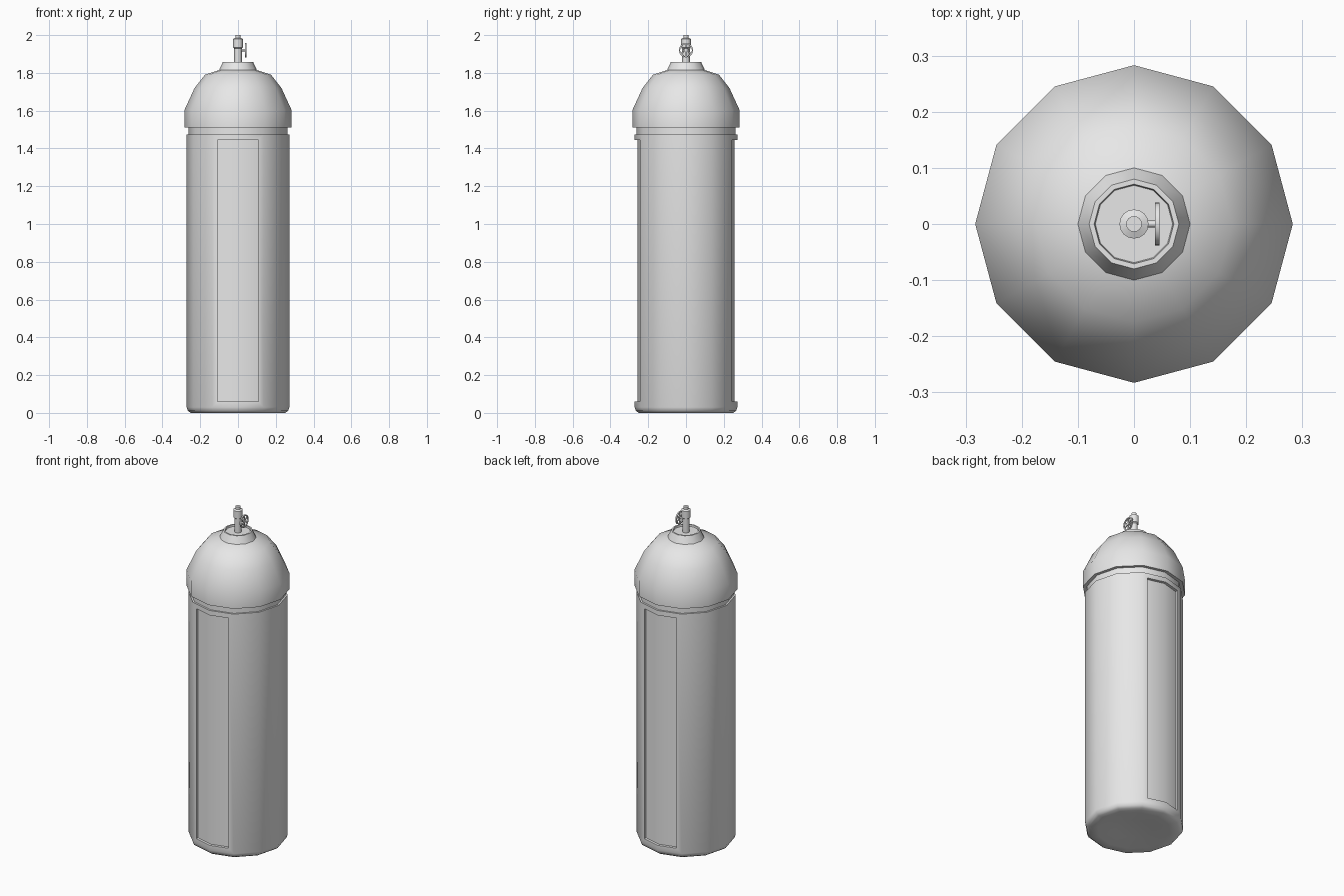
import bpy, bmesh
from math import sin, cos, pi, radians
from mathutils import Matrix, Vector

if "Cube" in bpy.data.objects:
    bpy.data.objects.remove(bpy.data.objects["Cube"])

GREY = (0.8, 0.8, 0.8, 1)
steel = bpy.data.materials.new("grey_steel")
steel.use_nodes = True
steel.diffuse_color = GREY
steel.node_tree.nodes["Principled BSDF"].inputs["Base Color"].default_value = GREY


def finish(name, bm, angle=42):
    bmesh.ops.recalc_face_normals(bm, faces=bm.faces)
    mesh = bpy.data.meshes.new(name)
    bm.to_mesh(mesh)
    bm.free()
    mesh.materials.append(steel)
    mesh.shade_smooth()
    mesh.set_sharp_from_angle(angle=radians(angle))
    obj = bpy.data.objects.new(name, mesh)
    bpy.context.collection.objects.link(obj)
    return obj


def lathe(profile, sides=12):
    """Revolve (radius, height) points around z; radius 0 makes a pole."""
    bm = bmesh.new()
    rings = []
    for r, z in profile:
        n = 1 if r == 0 else sides
        rings.append([bm.verts.new((r * cos(2 * pi * i / sides),
                                    r * sin(2 * pi * i / sides), z)) for i in range(n)])
    for a, b in zip(rings, rings[1:]):
        for i in range(sides):
            j = (i + 1) % sides
            loop = [a[i % len(a)], a[j % len(a)], b[j % len(b)], b[i % len(b)]]
            bm.faces.new(list(dict.fromkeys(loop)))
    return bm


# Cylinder body with a dished base and a narrower collar under the cap
body = lathe([(0, 0.012), (0.1, 0.01), (0.2, 0), (0.25, 0), (0.265, 0.011), (0.272, 0.03),
              (0.272, 1.475), (0.262, 1.475), (0.262, 1.53), (0, 1.53)])
bmesh.ops.recalc_face_normals(body, faces=body.faces)

# Recessed panels, each over the two faces that meet at the front and back
for side in (-1, 1):
    panel = [f for f in body.faces
             if f.calc_center_median().y * side > 0.22
             and max(v.co.z for v in f.verts) - min(v.co.z for v in f.verts) > 1]
    bmesh.ops.inset_region(body, faces=panel, thickness=0.029, use_even_offset=True)
    bmesh.ops.inset_region(body, faces=panel, thickness=0.0005, use_even_offset=True)
    inner = list({v for f in panel for v in f.verts})
    bmesh.ops.translate(body, verts=inner, vec=(0, -0.016 * side, 0))
finish("cylinder_body", body, 45)

# Domed cap with a rimmed neck
finish("domed_cap", lathe([(0, 1.515), (0.25, 1.515), (0.283, 1.512), (0.283, 1.605),
                           (0.23, 1.72), (0.175, 1.79), (0.1, 1.815), (0.08, 1.858),
                           (0.071, 1.858), (0.069, 1.848), (0, 1.848)]))

# Valve: stem, wider head and outlet tip
finish("valve_stem", lathe([(0, 1.845), (0.02, 1.845), (0.02, 1.93), (0.026, 1.935),
                            (0.026, 1.98), (0.014, 1.985), (0.014, 2), (0, 2)], 16))

# Hand wheel on the left side of the valve
HUB = Vector((0.041, 0, 1.92))
turn = Matrix.Translation(HUB) @ Matrix.Rotation(pi / 2, 4, "Y")

rim = lathe([(0.038, -0.004), (0.038, 0.004), (0.031, 0.004), (0.031, -0.004),
             (0.038, -0.004)], 20)
bmesh.ops.remove_doubles(rim, verts=rim.verts, dist=1e-5)
finish("wheel_rim", rim).matrix_world = turn

spokes = bmesh.new()
for i in range(3):
    bmesh.ops.create_cube(spokes, size=1, matrix=Matrix.Rotation(pi * i / 3, 4, "Z")
                          @ Matrix.Diagonal((0.066, 0.006, 0.004, 1)))
finish("wheel_spokes", spokes).matrix_world = turn

finish("wheel_axle", lathe([(0, -0.04), (0.006, -0.04), (0.006, -0.004), (0.01, -0.004),
                            (0.01, 0.004), (0, 0.004)], 12)).matrix_world = turn
